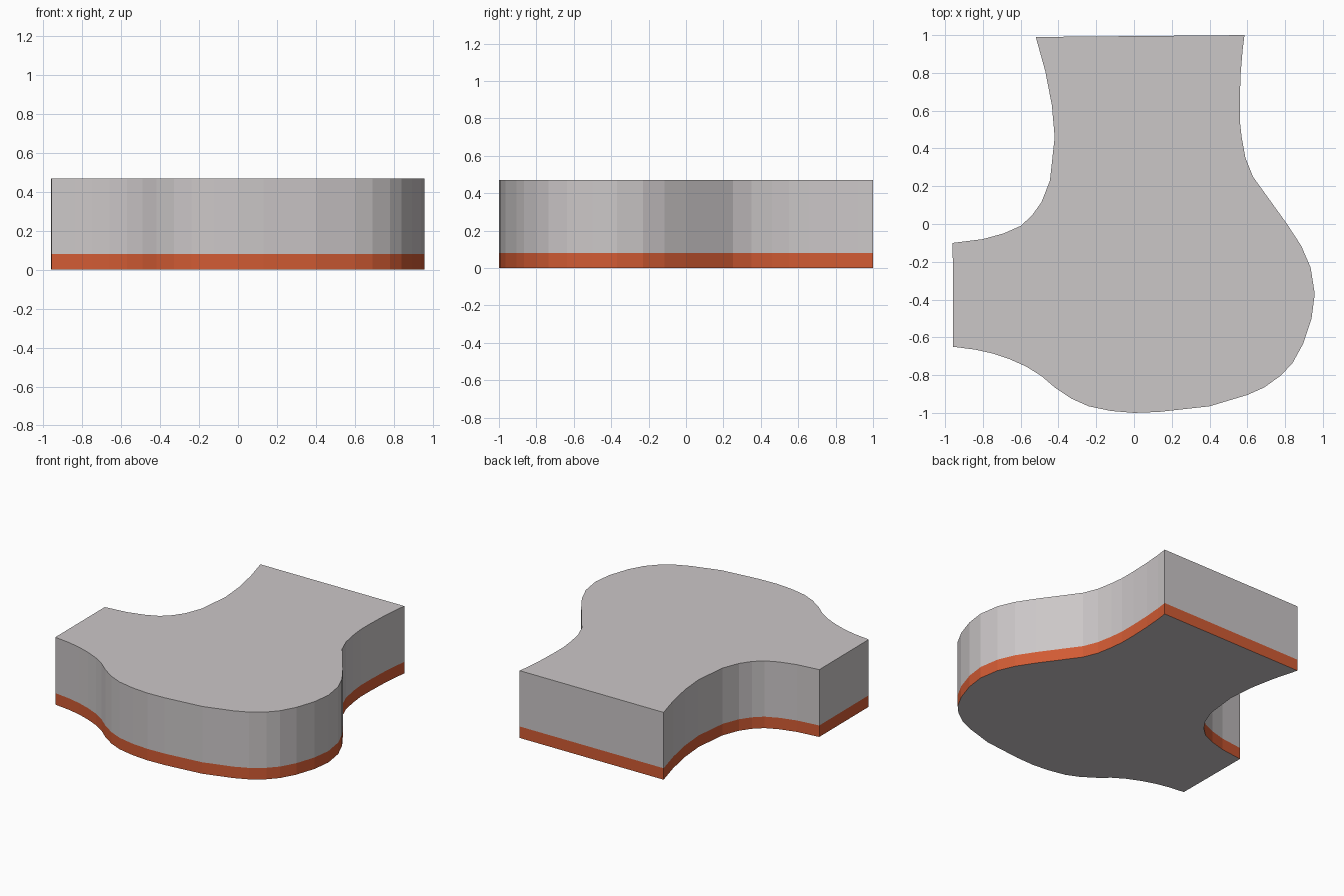
import bpy, bmesh

HEIGHT, BAND = 0.47, 0.08

# Outline seen from above, counter-clockwise from the back right corner
OUTLINE = [
    (0.585, 1.0), (-0.52, 0.99),                                   # straight back end
    (-0.47, 0.81), (-0.435, 0.63), (-0.42, 0.46), (-0.445, 0.23),  # concave left side
    (-0.49, 0.115), (-0.54, 0.045), (-0.60, -0.01), (-0.69, -0.05),
    (-0.80, -0.08), (-0.96, -0.10),
    (-0.957, -0.65),                                               # straight left end
    (-0.84, -0.665), (-0.75, -0.685), (-0.66, -0.715), (-0.57, -0.755),
    (-0.49, -0.805), (-0.42, -0.865), (-0.33, -0.925), (-0.24, -0.965),
    (-0.12, -0.99), (0.0, -1.0), (0.13, -0.995), (0.40, -0.965),   # rounded front bulge
    (0.60, -0.905), (0.69, -0.865), (0.78, -0.80), (0.84, -0.735),
    (0.895, -0.635), (0.94, -0.50), (0.957, -0.37), (0.935, -0.23),
    (0.885, -0.115), (0.81, 0.0),                                  # neck on the right
    (0.63, 0.25), (0.59, 0.35), (0.57, 0.46), (0.56, 0.55),
    (0.56, 0.66), (0.565, 0.80), (0.575, 0.92),
]


def material(name, rgb):
    m = bpy.data.materials.new(name)
    m.diffuse_color = (*rgb, 1.0)
    return m


bm = bmesh.new()
# Three stacked outlines: ground, top of the orange band, top of the slab
rings = [[bm.verts.new((x, y, z)) for x, y in OUTLINE] for z in (0, BAND, HEIGHT)]
n = len(OUTLINE)
for low, high in zip(rings, rings[1:]):
    for i in range(n):
        j = (i + 1) % n
        bm.faces.new((low[i], low[j], high[j], high[i]))
bm.faces.new(rings[2])
bm.faces.new(rings[0][::-1])
bm.normal_update()

# Orange on the lowest side faces, grey elsewhere
for f in bm.faces:
    is_side = abs(f.normal.z) < 0.5
    f.material_index = 1 if is_side and f.calc_center_median().z < BAND else 0

mesh = bpy.data.meshes.new("slab_tile")
bm.to_mesh(mesh)
bm.free()
mesh.materials.append(material("light grey", (0.60, 0.57, 0.575)))
mesh.materials.append(material("burnt orange", (0.64, 0.105, 0.034)))
slab = bpy.data.objects.new("slab_tile", mesh)
bpy.context.collection.objects.link(slab)
